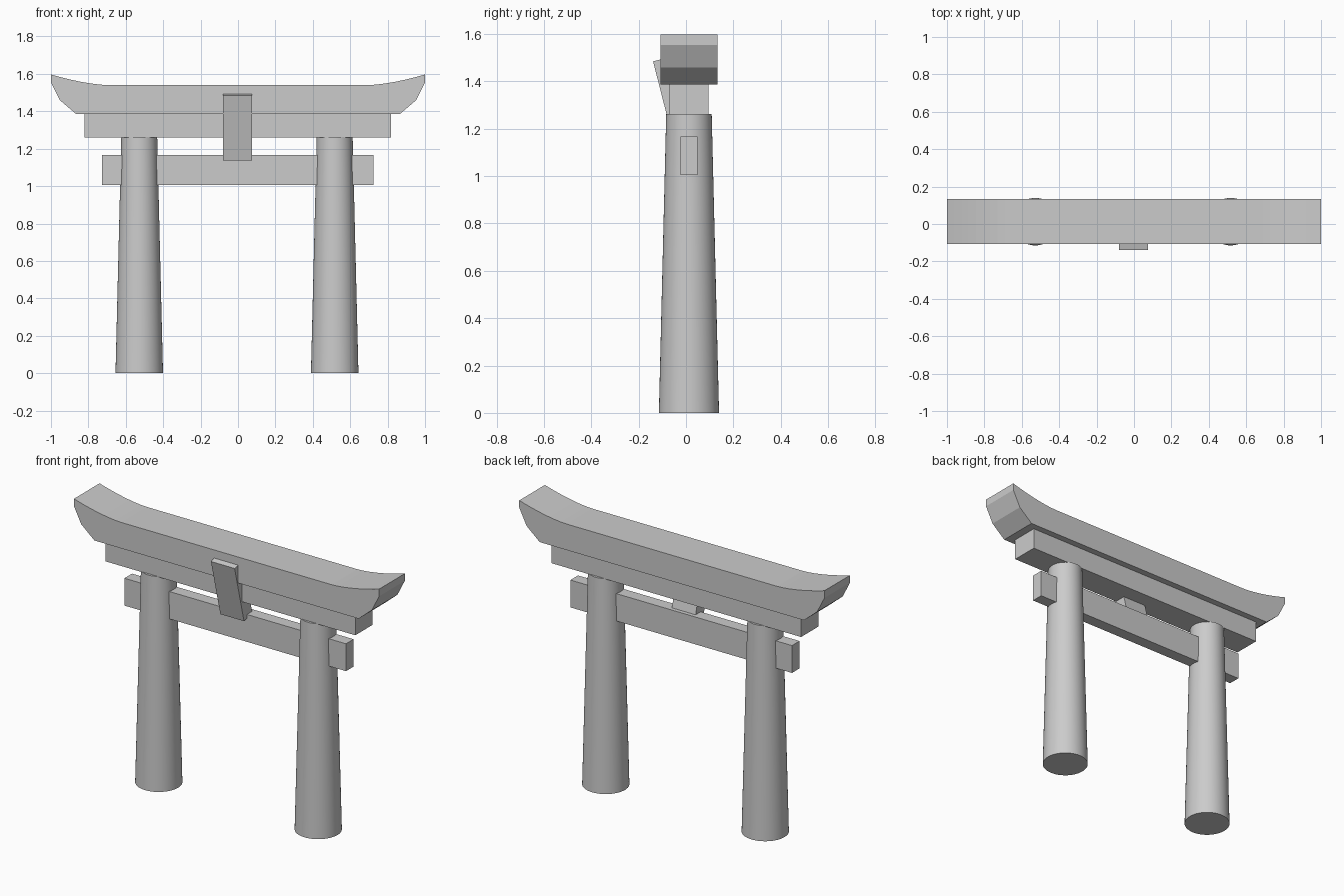
import bpy, bmesh, math
from mathutils import Matrix

if "Cube" in bpy.data.objects:
    bpy.data.objects.remove(bpy.data.objects["Cube"])

YC = 0.0125  # depth centre of the gate


def make_object(name, bm):
    bmesh.ops.recalc_face_normals(bm, faces=bm.faces)
    mesh = bpy.data.meshes.new(name)
    bm.to_mesh(mesh)
    bm.free()
    obj = bpy.data.objects.new(name, mesh)
    bpy.context.collection.objects.link(obj)
    return obj


def box(name, x, y, z):
    """Box from (min, max) pairs."""
    bm = bmesh.new()
    bmesh.ops.create_cube(bm, size=1)
    for v in bm.verts:
        for i, (lo, hi) in enumerate((x, y, z)):
            v.co[i] = lo + (v.co[i] + 0.5) * (hi - lo)
    return make_object(name, bm)


# Tapered round pillars
for side, x in (("left", -0.528), ("right", 0.517)):
    bpy.ops.mesh.primitive_cone_add(vertices=48, radius1=0.127, radius2=0.096,
                                    depth=1.262, location=(x, YC, 0.631))
    bpy.context.object.name = side + "_pillar"
    bpy.ops.object.shade_smooth_by_angle(angle=math.radians(40))

# Straight beams: lower tie beam and the lintel under the top beam
box("tie_beam", (-0.728, 0.724), (-0.023, 0.048), (1.005, 1.167))
box("lintel", (-0.82, 0.817), (-0.069, 0.094), (1.26, 1.386))

# Top beam: upswept profile extruded through its depth
half = [(0.866, 1.386), (0.952, 1.459), (1.0, 1.554), (1.0, 1.597)]
steps = 8
for i in range(1, steps + 1):
    t = 1 - i / steps
    half.append((0.69 + 0.31 * t, 1.54 + 0.057 * t ** 1.6))
profile = half + [(-x, z) for x, z in reversed(half)]
bm = bmesh.new()
face = bm.faces.new([bm.verts.new((x, YC - 0.12, z)) for x, z in profile])
ext = bmesh.ops.extrude_face_region(bm, geom=[face])
bmesh.ops.translate(bm, vec=(0, 0.24, 0),
                    verts=[g for g in ext["geom"] if isinstance(g, bmesh.types.BMVert)])
make_object("top_beam", bm)

# Central plaque leaning forward, pivoting on its front top edge
plaque = box("plaque", (-0.08, 0.075), (0, 0.08), (-0.357, 0))
plaque.data.transform(Matrix.Translation((0, -0.139, 1.484))
                      @ Matrix.Rotation(math.radians(14.3), 4, 'X'))
